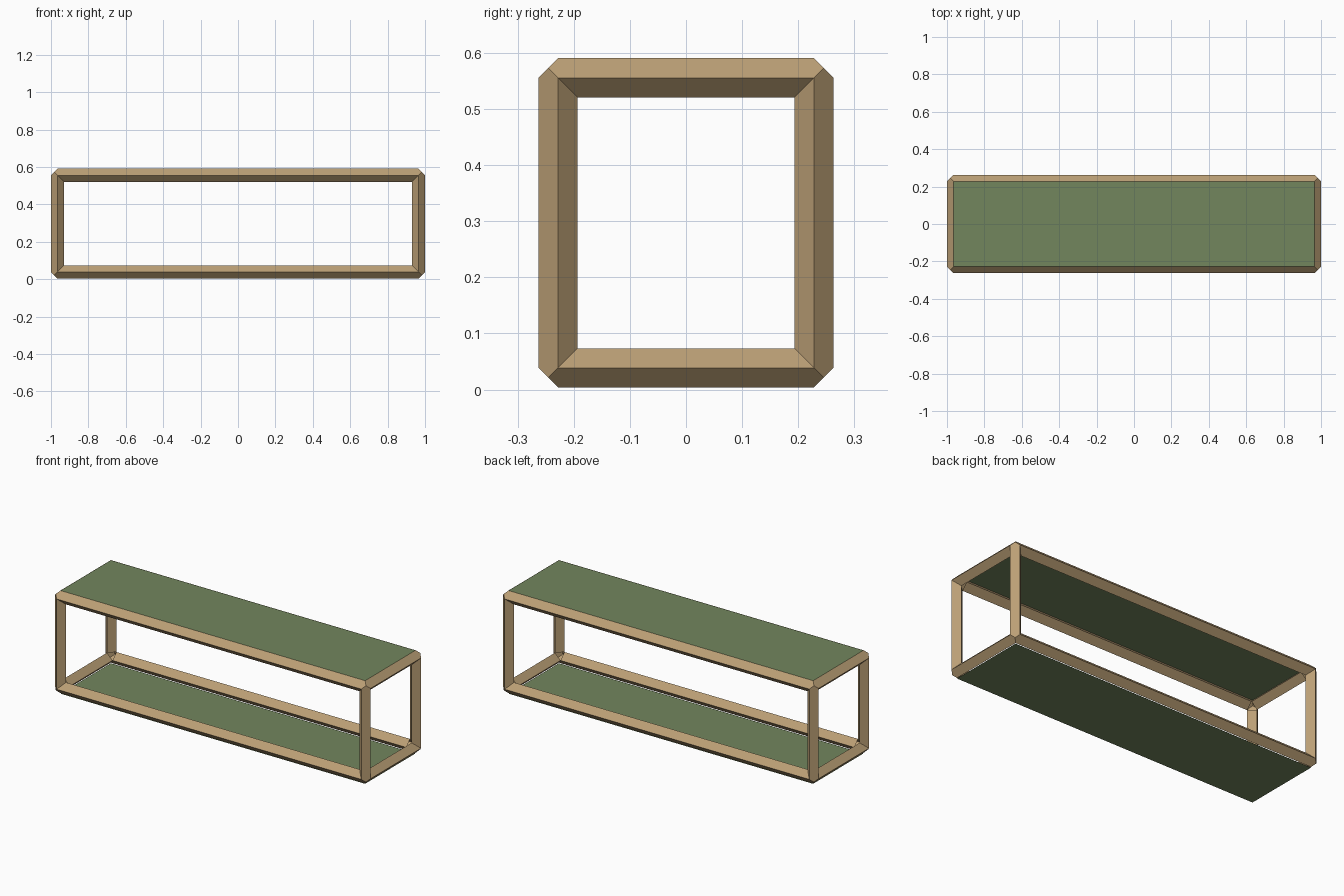
import bpy
from mathutils import Vector

if "Cube" in bpy.data.objects:
    bpy.data.objects.remove(bpy.data.objects["Cube"])

R = 0.035                                # half diagonal of the diamond rail
HALF = Vector((0.965, 0.228, 0.2585))    # rail centre lines
CZ = 0.297                               # height of the frame centre


def material(name, rgb):
    m = bpy.data.materials.new(name)
    m.diffuse_color = (*rgb, 1)
    m.use_nodes = True
    m.node_tree.nodes["Principled BSDF"].inputs["Base Color"].default_value = m.diffuse_color
    return m


wood = material("wood", (0.50, 0.35, 0.18))
green = material("green_panel", (0.17, 0.24, 0.11))


def add_object(name, verts, faces, mat):
    me = bpy.data.meshes.new(name)
    me.from_pydata(verts, [], faces)
    me.materials.append(mat)
    me.validate()
    ob = bpy.data.objects.new(name, me)
    bpy.context.collection.objects.link(ob)
    return ob


def rail(name, k, si, sj):
    """Diamond-section rail along axis k, mitred into its neighbours."""
    i, j = (k + 1) % 3, (k + 2) % 3
    verts = []
    for sk in (-1, 1):
        # outward offsets: outer i, peak, outer j, inner i, inner j
        for a, b, c in ((R, 0, 0), (R/2, R/2, R/2), (0, R, 0), (-R, 0, -R), (0, -R, -R)):
            v = Vector((0, 0, CZ))
            v[i] += si * (HALF[i] + a)
            v[j] += sj * (HALF[j] + b)
            v[k] += sk * (HALF[k] + c)
            verts.append(v)
    faces = [(0, 1, 2, 7, 6, 5), (2, 3, 8, 7), (3, 4, 9, 8), (4, 0, 5, 9)]
    if si * sj < 0:
        faces = [f[::-1] for f in faces]
    # keep normals pointing away from the rail axis
    axis = Vector((0, 0, CZ))
    axis[i] += si * HALF[i]
    axis[j] += sj * HALF[j]
    fixed = []
    for f in faces:
        p = [verts[n] for n in f]
        n = (p[2] - p[0]).cross(p[-1] - p[0])
        out = sum(p, Vector()) / len(p) - axis
        out[k] = 0
        fixed.append(f if n.dot(out) > 0 else f[::-1])
    return add_object(name, verts, fixed, wood)


# twelve rails: long rails, cross rails and posts
LABELS = ("long_rail", "cross_rail", "post")
for k in range(3):
    for si in (-1, 1):
        for sj in (-1, 1):
            s = {(k + 1) % 3: si, (k + 2) % 3: sj}
            words = [("left", "right"), ("front", "back"), ("bottom", "top")]
            where = "_".join(words[a][s[a] > 0] for a in sorted(s))
            rail(f"{where}_{LABELS[k]}", k, si, sj)

# thin shelf panels on the top and bottom crests
for name, z in (("top_panel", 0.590), ("bottom_panel", 0.0)):
    x, y = HALF.x, HALF.y
    add_object(name, [(-x, -y, z), (x, -y, z), (x, y, z), (-x, y, z)], [(0, 1, 2, 3)], green)
